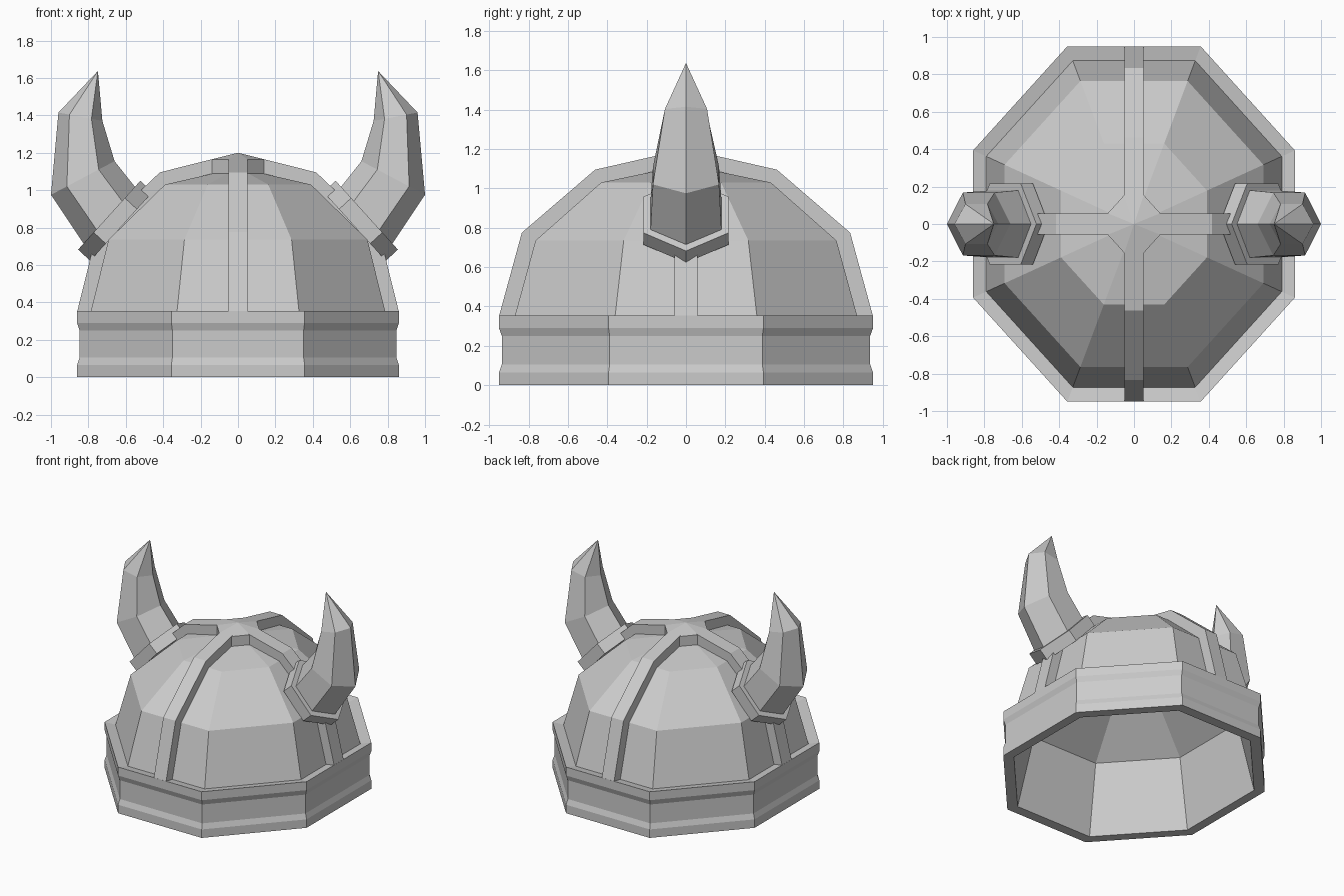
import bpy, bmesh
from math import sin, cos, pi
from mathutils import Vector

if "Cube" in bpy.data.objects:
    bpy.data.objects.remove(bpy.data.objects["Cube"])

DEPTH = 1.105  # helmet is slightly longer front to back


def make(name, verts, faces):
    bm = bmesh.new()
    vs = [bm.verts.new(v) for v in verts]
    for f in faces:
        bm.faces.new([vs[i] for i in f])
    bmesh.ops.remove_doubles(bm, verts=bm.verts, dist=1e-5)
    bmesh.ops.recalc_face_normals(bm, faces=bm.faces)
    mesh = bpy.data.meshes.new(name)
    bm.to_mesh(mesh)
    bm.free()
    ob = bpy.data.objects.new(name, mesh)
    bpy.context.collection.objects.link(ob)
    return ob


def loft(name, rings, cap=True):
    """Skin a list of equal-length point rings."""
    n = len(rings[0])
    verts = [p for r in rings for p in r]
    faces = [(k * n + i, k * n + (i + 1) % n, (k + 1) * n + (i + 1) % n, (k + 1) * n + i)
             for k in range(len(rings) - 1) for i in range(n)]
    if cap:
        faces += [tuple(range(n)), tuple(range((len(rings) - 1) * n, len(rings) * n))]
    return make(name, verts, faces)


def octagon(flat, z):
    r = flat / cos(pi / 8)
    return [Vector((r * cos(a), r * sin(a) * DEPTH, z))
            for a in [pi / 8 + i * pi / 4 for i in range(8)]]


def lathe(name, profile):
    """Eight-sided shell, with near-zero rings collapsing to a point."""
    return loft(name, [octagon(r, z) for r, z in profile], cap=False)


# Hollow dome with its banded rim
lathe("helmet_shell", [
    (0, 0.83), (0.38, 0.76), (0.68, 0.52), (0.79, 0),
    (0.86, 0), (0.86, 0.065), (0.847, 0.105), (0.847, 0.25), (0.86, 0.29),
    (0.86, 0.355), (0.79, 0.34), (0.692, 0.735), (0.39, 1.03), (0, 1.12)])

# Four raised ribs
outer = [(0.86, 0.35), (0.755, 0.775), (0.418, 1.095), (0.13, 1.1675)]
inner = [(0.76, 0.33), (0.67, 0.715), (0.37, 1.01), (0.13, 1.06)]
for q, side in enumerate(("right", "back", "left", "front")):
    c, s = round(cos(q * pi / 2)), round(sin(q * pi / 2))
    rings = []
    for (ro, zo), (ri, zi) in zip(outer, inner):
        ring = [(ro, -0.052, zo), (ro, 0.052, zo), (ri, 0.052, zi), (ri, -0.052, zi)]
        rings.append([Vector((x * c - y * s, (x * s + y * c) * DEPTH, z)) for x, y, z in ring])
    loft(side + "_rib", rings)

# Crown pad where the ribs meet
plan = [(0.14, 0.052), (0.052, 0.14), (-0.052, 0.14), (-0.14, 0.052),
        (-0.14, -0.052), (-0.052, -0.14), (0.052, -0.14), (0.14, -0.052)]
loft("crown_pad", [[Vector((x * k, y * k * DEPTH, z)) for x, y in plan]
                   for k, z in ((1, 1.05), (1, 1.165), (0, 1.2))], cap=False)


def hexagon(out, inn, half_y, sx):
    """Six-sided section spanning two points in the xz plane."""
    o, i = Vector((out[0], 0, out[1])), Vector((inn[0], 0, inn[1]))
    mid, u = (o + i) / 2, (o - i) / 2
    pts = []
    for k in range(6):
        a = k * pi / 3
        p = mid + u * cos(a) + Vector((0, half_y * sin(a) / sin(pi / 3), 0))
        pts.append(Vector((p.x * sx, p.y, p.z)))
    return pts


for side, sx in (("right", 1), ("left", -1)):
    # Hexagonal horn collar
    loft(side + "_collar", [hexagon((0.79, 0.622), (0.457, 0.99), 0.216, sx),
                            hexagon((0.855, 0.682), (0.522, 1.05), 0.216, sx)])
    # Curved horn
    loft(side + "_horn", [hexagon((0.76, 0.655), (0.486, 0.96), 0.18, sx),
                          hexagon((0.827, 0.716), (0.553, 1.02), 0.18, sx),
                          hexagon((1.0, 0.975), (0.66, 1.155), 0.168, sx),
                          hexagon((0.96, 1.415), (0.725, 1.37), 0.107, sx),
                          hexagon((0.751, 1.635), (0.749, 1.635), 0.001, sx)])
